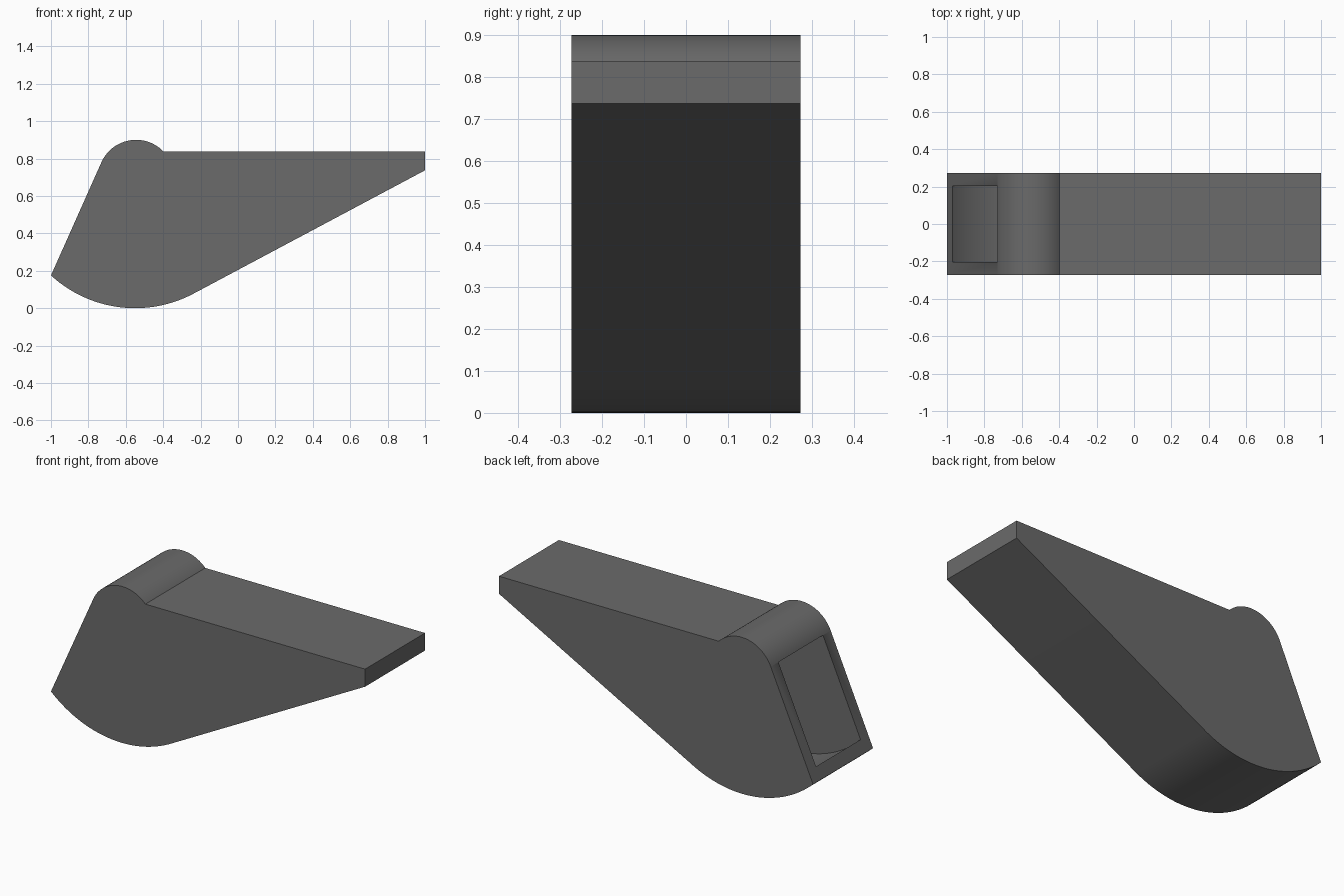
import bpy, bmesh, math
from mathutils import Vector

cube = bpy.data.objects.get("Cube")
if cube:
    bpy.data.objects.remove(cube, do_unlink=True)

WIDTH, WALL = 0.545, 0.07
TOP_C, TOP_R = Vector((-0.545, 0.697)), 0.203    # rounded crest
LOW_C, LOW_R = Vector((-0.55, 0.666)), 0.666     # rounded belly
HEEL = Vector((-1.0, 0.175))                     # lower corner of the slanted face
TIP_X, TIP_LOW, TIP_TOP = 1.0, 0.737, 0.838      # mouthpiece end

grey = bpy.data.materials.new("dark grey")
grey.use_nodes = True
colour = (0.145, 0.145, 0.145, 1)
grey.diffuse_color = colour
grey.node_tree.nodes["Principled BSDF"].inputs["Base Color"].default_value = colour


def polar(a):
    return Vector((math.cos(a), math.sin(a)))


def arc(centre, r, a0, a1, n=40):
    return [centre + r * polar(a0 + (a1 - a0) * i / n) for i in range(n + 1)]


def tangent_angle(point, centre, r, side):
    """Angle on the circle where the line from the point touches it."""
    d = point - centre
    return math.atan2(d.y, d.x) % math.tau + side * math.acos(r / d.length)


def extrude_profile(name, points, width):
    """Solid with the given x-z profile, centred on y = 0."""
    bm = bmesh.new()
    face = bm.faces.new([bm.verts.new((p.x, -width / 2, p.y)) for p in points])
    new = bmesh.ops.extrude_face_region(bm, geom=[face])["geom"]
    bmesh.ops.translate(bm, vec=(0, width, 0),
                        verts=[v for v in new if isinstance(v, bmesh.types.BMVert)])
    bmesh.ops.recalc_face_normals(bm, faces=bm.faces)
    mesh = bpy.data.meshes.new(name)
    bm.to_mesh(mesh)
    bm.free()
    mesh.materials.append(grey)
    ob = bpy.data.objects.new(name, mesh)
    bpy.context.collection.objects.link(ob)
    return ob


crest_start = tangent_angle(HEEL, TOP_C, TOP_R, -1)
belly_start = tangent_angle(Vector((TIP_X, TIP_LOW)), LOW_C, LOW_R, -1)
heel_dir = HEEL - LOW_C
belly_end = math.atan2(heel_dir.y, heel_dir.x)

# Outer body: crest, flat top, blunt tip, sloping underside, belly, slanted face
crest_end = math.asin((TIP_TOP - TOP_C.y) / TOP_R)
body = extrude_profile("whistle_body", (
    arc(TOP_C, TOP_R, crest_start, crest_end)
    + [Vector((TIP_X, TIP_TOP)), Vector((TIP_X, TIP_LOW))]
    + arc(LOW_C, LOW_R, belly_start, belly_end)), WIDTH)

# Cavity: the same profile moved inward by the wall, open through the slanted face
ceiling = TIP_TOP - WALL
in_r, in_low = TOP_R - WALL, LOW_R - WALL
in_end = math.asin((ceiling - TOP_C.y) / in_r)
n = polar(belly_start)
floor_pt = LOW_C + in_low * n
slope = -n.x / n.y
point_x = floor_pt.x + (ceiling - floor_pt.y) / slope
belly_start = belly_start % math.tau - math.tau
cavity = extrude_profile("cavity_cutter", (
    [TOP_C + (TOP_R + 0.06) * polar(crest_start)]
    + arc(TOP_C, in_r, crest_start, in_end)
    + [Vector((point_x, ceiling))]
    + arc(LOW_C, in_low, belly_start, belly_end - 0.12)), WIDTH - 2 * WALL)
cavity.hide_render = True

mod = body.modifiers.new("hollow", "BOOLEAN")
mod.operation = "DIFFERENCE"
mod.solver = "EXACT"
mod.object = cavity
bpy.ops.object.select_all(action="DESELECT")
bpy.context.view_layer.objects.active = body
body.select_set(True)
bpy.ops.object.modifier_apply(modifier=mod.name)
bpy.data.objects.remove(cavity, do_unlink=True)
bpy.ops.object.shade_smooth_by_angle(angle=math.radians(25))
